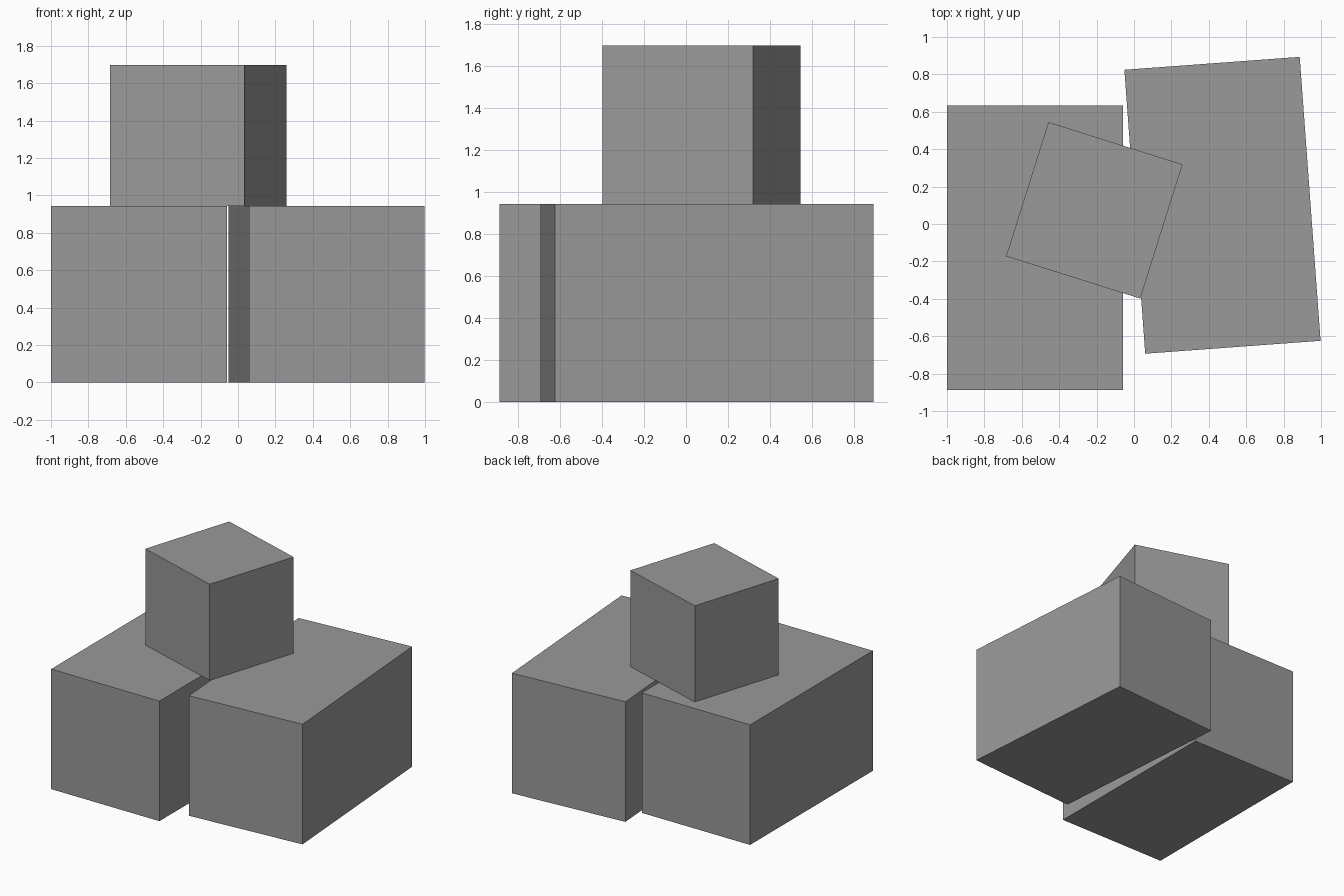
import bpy
from math import radians

cube = bpy.data.objects.get("Cube")
if cube:
    bpy.data.objects.remove(cube, do_unlink=True)

# Single flat grey for every crate
grey = bpy.data.materials.new("plain_grey")
grey.use_nodes = True
colour = (0.32, 0.32, 0.32, 1)
grey.diffuse_color = colour
grey.node_tree.nodes["Principled BSDF"].inputs["Base Color"].default_value = colour


def box(name, size, centre, base, turn=0):
    """Upright box standing at height base, turned about z."""
    bpy.ops.mesh.primitive_cube_add(size=1)
    obj = bpy.context.object
    obj.name = obj.data.name = name
    obj.scale = size
    obj.location = (*centre, base + size[2] / 2)
    obj.rotation_euler.z = radians(turn)
    obj.data.materials.append(grey)
    return obj


# Two long boxes side by side, with a smaller cube across the gap
height = 0.942
long_size = (0.94, 1.522, height)
box("right_box", long_size, (-0.53, -0.127), 0)
box("left_box", long_size, (0.473, 0.1), 0, 4.2)
box("top_box", (0.752, 0.752, 0.755), (-0.212, 0.073), height, -17.5)
